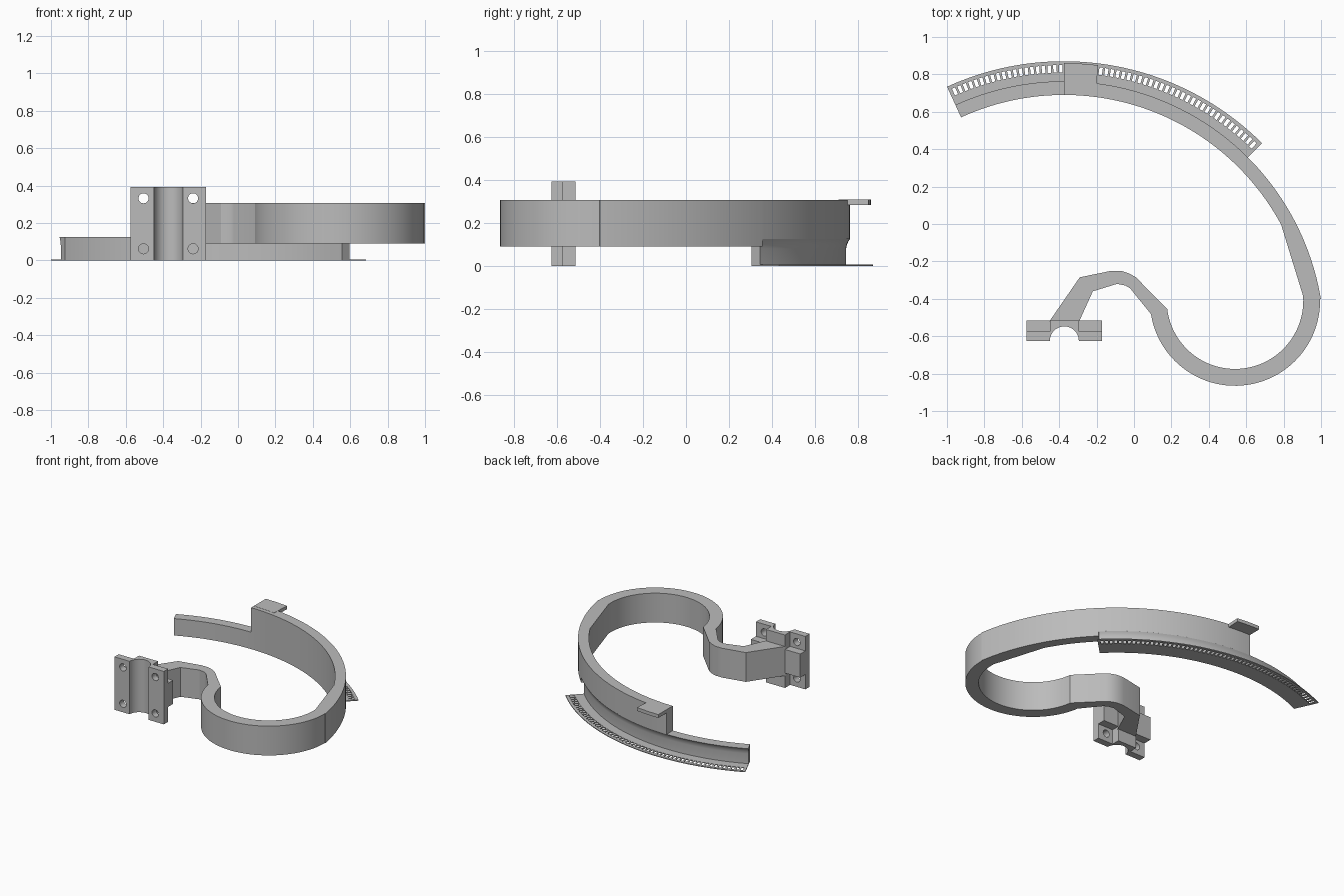
import bpy, bmesh, math

cube = bpy.data.objects.get("Cube")
if cube:
    bpy.data.objects.remove(cube, do_unlink=True)

grey = bpy.data.materials.new("plain grey")
grey.use_nodes = True
grey.diffuse_color = (0.5, 0.5, 0.5, 1)
grey.node_tree.nodes["Principled BSDF"].inputs["Base Color"].default_value = (0.5, 0.5, 0.5, 1)

PIVOT = (-0.375, -0.63)    # centre of the long arc
LOOP = (0.54, -0.41)       # centre of the round bend
TOP, BOTTOM = 0.307, 0.09  # height range of the band
A_START, A_MID, A_END = 45.1, 90, 114.6


def polar(centre, r, deg):
    a = math.radians(deg)
    return (centre[0] + r * math.cos(a), centre[1] + r * math.sin(a))


def arc(centre, r, a0, a1, n):
    return [polar(centre, r, a0 + (a1 - a0) * i / n) for i in range(n + 1)]


def finish(bm, name):
    bmesh.ops.recalc_face_normals(bm, faces=bm.faces)
    mesh = bpy.data.meshes.new(name)
    bm.to_mesh(mesh)
    bm.free()
    mesh.materials.append(grey)
    ob = bpy.data.objects.new(name, mesh)
    bpy.context.collection.objects.link(ob)
    bpy.ops.object.select_all(action="DESELECT")
    ob.select_set(True)
    bpy.context.view_layer.objects.active = ob
    return ob


def smooth():
    bpy.ops.object.shade_smooth_by_angle(angle=math.radians(25))


def extrude_up(bm, faces, height):
    out = bmesh.ops.extrude_face_region(bm, geom=faces)["geom"]
    verts = [v for v in out if isinstance(v, bmesh.types.BMVert)]
    bmesh.ops.translate(bm, verts=verts, vec=(0, 0, height))


def prism(name, outline, z0, z1):
    bm = bmesh.new()
    face = bm.faces.new([bm.verts.new((x, y, z0)) for x, y in outline])
    extrude_up(bm, [face], z1 - z0)
    return finish(bm, name)


def sweep(name, profile, a0, a1, n):
    """Turn an (r, z) profile about the pivot."""
    bm = bmesh.new()
    rings = []
    for i in range(n + 1):
        deg = a0 + (a1 - a0) * i / n
        rings.append([bm.verts.new((*polar(PIVOT, r, deg), z)) for r, z in profile])
    k = len(profile)
    for p, q in zip(rings, rings[1:]):
        for j in range(k):
            bm.faces.new((p[j], p[(j + 1) % k], q[(j + 1) % k], q[j]))
    bm.faces.new(rings[0])
    bm.faces.new(rings[-1])
    return finish(bm, name)


# Lower rail with a coved outer side, and the taller wall above part of it
cove = [(1.32, 0), (1.375, 0), (1.375, 0.08), (1.379, 0.1), (1.386, 0.115), (1.393, 0.125)]
sweep("tall_rail", cove + [(1.393, TOP), (1.32, TOP)], A_START, A_MID, 36)
smooth()
sweep("low_rail", cove + [(1.32, 0.125)], A_MID, A_END, 20)
smooth()

# Pointer tab reaching out over the scale
tab = arc(PIVOT, 1.49, 90, 83, 6) + arc(PIVOT, 1.35, 82.6, 90, 6)
prism("pointer_tab", tab, 0.283, TOP + 0.001)
smooth()

# Thin scale flange with a row of slots
bm = bmesh.new()
radii = [1.37, 1.44, 1.48, 1.5]
slots = 57
margin = 0.5
period = (A_END - A_START - 2 * margin) / slots
angles = [A_START]
for i in range(slots):
    a = A_START + margin + i * period
    angles += [a + 0.2 * period, a + 0.8 * period]
angles.append(A_END)
grid = [[bm.verts.new((*polar(PIVOT, r, a), 0)) for r in radii] for a in angles]
cells = []
for i, (p, q) in enumerate(zip(grid, grid[1:])):
    for j in range(3):
        if j == 1 and i % 2 == 1:
            continue
        cells.append(bm.faces.new((p[j], p[j + 1], q[j + 1], q[j])))
extrude_up(bm, cells, 0.006)
finish(bm, "scale_flange")
smooth()

# Curved spring band: arc, round bend, then the gooseneck down to the clamp
inner = arc(PIVOT, 1.32, A_START, 28.4, 12)
inner += arc(LOOP, 0.365, 4, -173, 48)
inner += [(0.01, -0.285), (-0.025, -0.265), (-0.065, -0.251), (-0.12, -0.25),
          (-0.29, -0.285), (-0.452, -0.52)]
outer = arc(PIVOT, 1.393, A_START, 9.5, 24)
outer += arc(LOOP, 0.455, 1, -171, 48)
outer += [(-0.02, -0.345), (-0.045, -0.329), (-0.09, -0.32), (-0.22, -0.36), (-0.293, -0.52)]
prism("spring_band", inner + outer[::-1], BOTTOM, TOP)
smooth()

# Clamp: two plates beside a hub with a half-round groove
groove = arc((-0.3725, -0.625), 0.0775, 180, 0, 20)
outline = [(-0.575, -0.625)] + groove
outline += [(-0.17, -0.625), (-0.17, -0.575), (-0.295, -0.575), (-0.295, -0.515),
            (-0.45, -0.515), (-0.45, -0.575), (-0.575, -0.575)]
clamp = prism("clamp", outline, 0, 0.392)

# Screw holes through the plates
bm = bmesh.new()
for x in (-0.505, -0.24):
    for z in (0.062, 0.332):
        ring = [bm.verts.new((px, -0.7, pz)) for px, pz in arc((x, z), 0.027, 0, 345, 23)]
        face = bm.faces.new(ring)
        out = bmesh.ops.extrude_face_region(bm, geom=[face])["geom"]
        bmesh.ops.translate(bm, vec=(0, 0.2, 0),
                            verts=[v for v in out if isinstance(v, bmesh.types.BMVert)])
cutter = finish(bm, "hole_cutter")
cutter.hide_render = True
bpy.context.view_layer.objects.active = clamp
mod = clamp.modifiers.new("holes", "BOOLEAN")
mod.operation = "DIFFERENCE"
mod.solver = "EXACT"
mod.object = cutter
bpy.ops.object.modifier_apply(modifier=mod.name)
bpy.data.objects.remove(cutter, do_unlink=True)
clamp.select_set(True)
smooth()

# Stiffening blocks behind each plate
for side, x0, x1 in (("right", -0.575, -0.449), ("left", -0.296, -0.17)):
    block = [(x0, -0.576), (x1, -0.576), (x1, -0.515), (x0, -0.515)]
    prism(side + "_clamp_block", block, 0.11, 0.285)
